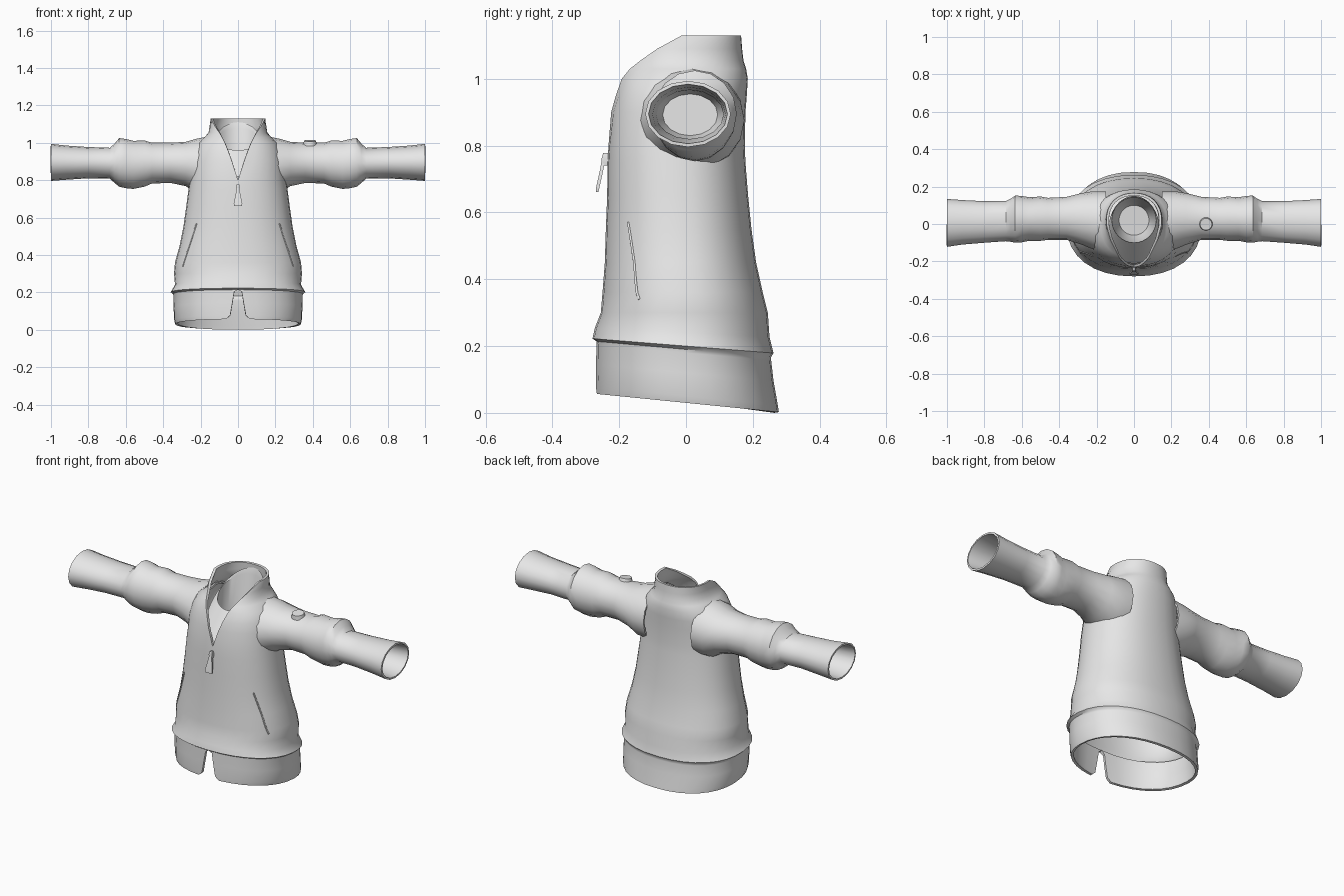
import bpy, bmesh, math
from math import sin, cos, pi, radians
from mathutils import Vector
from mathutils.bvhtree import BVHTree

cube = bpy.data.objects.get("Cube")
if cube:
    bpy.data.objects.remove(cube, do_unlink=True)

grey = bpy.data.materials.new("grey_cloth")
grey.use_nodes = True
grey.diffuse_color = (0.8, 0.8, 0.8, 1)
grey.node_tree.nodes["Principled BSDF"].inputs["Base Color"].default_value = (0.8, 0.8, 0.8, 1)


def add_object(name, bm):
    mesh = bpy.data.meshes.new(name)
    bm.to_mesh(mesh)
    bm.free()
    obj = bpy.data.objects.new(name, mesh)
    bpy.context.collection.objects.link(obj)
    mesh.materials.append(grey)
    return obj


def finish(obj, thickness=0, mirror=False, angle=40):
    """Give cloth its thickness, mirror paired parts, then shade smooth."""
    if thickness:
        mod = obj.modifiers.new("thickness", "SOLIDIFY")
        mod.thickness = thickness
        mod.offset = -1
    if mirror:
        obj.modifiers.new("pair", "MIRROR").use_mirror_merge = False
    bpy.ops.object.select_all(action="DESELECT")
    bpy.context.view_layer.objects.active = obj
    obj.select_set(True)
    for mod in list(obj.modifiers):
        bpy.ops.object.modifier_apply(modifier=mod.name)
    bpy.ops.object.shade_smooth_by_angle(angle=radians(angle))
    return obj


def loft(name, rings, cap=False):
    """Skin a list of point rings; coincident ends are welded."""
    bm = bmesh.new()
    rows = [[bm.verts.new(p) for p in ring] for ring in rings]
    for a, b in zip(rows, rows[1:]):
        for i in range(len(a) - 1):
            bm.faces.new((a[i], a[i + 1], b[i + 1], b[i]))
    if cap:
        bm.faces.new(rows[-1][:-1])
    bmesh.ops.remove_doubles(bm, verts=bm.verts[:], dist=0.0002)
    return add_object(name, bm)


def body_ring(z, front, back, half, gap=0.0, shear=0.0, n=32, power=0.9):
    """Horizontal cloth ring that may stay open by a gap at the front."""
    start = math.asin((gap / half) ** (1 / power))
    cy, ry = (front + back) / 2, (back - front) / 2
    pts = []
    for i in range(n + 1):
        t = start + (2 * pi - 2 * start) * i / n
        s, c = sin(t), -cos(t)
        if i in (0, n) and gap == 0:
            s = 0
        x = half * math.copysign(abs(s) ** power, s)
        y = cy + ry * math.copysign(abs(c) ** power, c)
        pts.append((x, y, z - shear * y))
    return pts


# Jacket body: slit hem band, torso, shoulders and open collar
body_rows = [
    (0.03, -0.27, 0.278, 0.335, 0.065, 0.1),
    (0.05, -0.271, 0.275, 0.341, 0.042, 0.1),
    (0.12, -0.27, 0.262, 0.345, 0.03, 0.09),
    (0.18, -0.268, 0.255, 0.345, 0.02, 0.09),
    (0.19, -0.268, 0.255, 0.347, 0, 0.09),
    (0.2, -0.28, 0.262, 0.36, 0, 0.08),
    (0.24, -0.273, 0.25, 0.337, 0, 0.05),
    (0.3, -0.255, 0.245, 0.342),
    (0.36, -0.25, 0.23, 0.337),
    (0.45, -0.243, 0.21, 0.312),
    (0.55, -0.24, 0.196, 0.292),
    (0.65, -0.236, 0.186, 0.278),
    (0.75, -0.235, 0.178, 0.265),
    (0.8, -0.232, 0.176, 0.258),
    (0.9, -0.225, 0.178, 0.245, 0.032),
    (0.95, -0.213, 0.182, 0.235, 0.05),
    (1.0, -0.2, 0.185, 0.212, 0.07),
    (1.03, -0.185, 0.18, 0.178, 0.085),
    (1.055, -0.168, 0.172, 0.157, 0.1),
    (1.09, -0.145, 0.168, 0.152, 0.125),
    (1.13, -0.13, 0.165, 0.148, 0.146),
]
body = loft("jacket_body", [body_ring(*row) for row in body_rows])
surface = BVHTree.FromPolygons([v.co for v in body.data.vertices],
                               [p.vertices[:] for p in body.data.polygons])
finish(body, 0.014)


# Sleeves: x, y range, z range
def sleeve_ring(x, y0, y1, z0, z1, n=16):
    return [(x, (y0 + y1) / 2 + (y1 - y0) / 2 * cos(2 * pi * i / n),
             (z0 + z1) / 2 + (z1 - z0) / 2 * sin(2 * pi * i / n)) for i in range(n + 1)]


sleeve_rows = [
    (0.15, -0.15, 0.175, 0.72, 1.035),
    (0.22, -0.135, 0.175, 0.73, 1.022),
    (0.28, -0.11, 0.165, 0.768, 1.005),
    (0.36, -0.085, 0.145, 0.785, 1.0),
    (0.46, -0.085, 0.14, 0.782, 1.0),
    (0.5, -0.09, 0.147, 0.765, 1.012),
    (0.56, -0.09, 0.143, 0.753, 1.01),
    (0.6, -0.098, 0.15, 0.757, 1.02),
    (0.635, -0.1, 0.152, 0.765, 1.025),
    (0.66, -0.095, 0.135, 0.785, 0.995),
    (0.685, -0.092, 0.122, 0.808, 0.973),
    (0.8, -0.1, 0.122, 0.81, 0.977),
    (0.92, -0.11, 0.128, 0.802, 0.985),
    (1.0, -0.122, 0.134, 0.796, 0.994),
]
finish(loft("sleeves", [sleeve_ring(*row) for row in sleeve_rows]), 0.01, mirror=True)
lining = [(0.8, -0.095, 0.117, 0.815, 0.972), (0.72, -0.07, 0.095, 0.83, 0.955)]
finish(loft("sleeve_linings", [sleeve_ring(*row) for row in lining], cap=True), mirror=True)


# Neck lining: sloping facing behind the open collar, then a pocket inside
def tilted_ring(front, back, half, n=32):
    f, b = Vector((0, *front)), Vector((0, *back))
    return [(f + b) / 2 + (f - b) / 2 * cos(2 * pi * i / n) + Vector((half * sin(2 * pi * i / n), 0, 0))
            for i in range(n + 1)]


finish(loft("neck_lining", [
    tilted_ring((-0.212, 0.82), (0.15, 1.11), 0.137),
    tilted_ring((-0.1, 0.96), (0.14, 1.075), 0.118),
    tilted_ring((-0.095, 0.86), (0.13, 0.9), 0.113),
    tilted_ring((-0.06, 0.77), (0.1, 0.79), 0.08)], cap=True))

# Inner ceiling that closes the skirt from below
finish(loft("skirt_lining", [
    body_ring(0.62, -0.222, 0.172, 0.265),
    body_ring(0.71, -0.17, 0.12, 0.19),
    body_ring(0.74, -0.08, 0.05, 0.09)], cap=True))


# Raised edges that follow the front of the body
def front_point(x, z, lift=0.0):
    hit = surface.ray_cast(Vector((x, -1, z)), Vector((0, 1, 0)))[0]
    return Vector((x, hit.y - lift, z))


def front_trim(name, points, radius):
    curve = bpy.data.curves.new(name, "CURVE")
    curve.dimensions = "3D"
    curve.bevel_depth = radius
    curve.bevel_resolution = 1
    curve.use_fill_caps = True
    line = curve.splines.new("POLY")
    line.points.add(len(points) - 1)
    for point, co in zip(line.points, points):
        point.co = (*co, 1)
    curve.materials.append(grey)
    bpy.context.collection.objects.link(bpy.data.objects.new(name, curve))


for side, label in ((1, "left"), (-1, "right")):
    steps = [i / 12 for i in range(13)]
    front_trim(label + "_pocket_edge",
               [front_point(side * (0.22 + 0.075 * t), 0.57 - 0.23 * t) for t in steps], 0.004)


# Zip pull: slider and flared tag hanging from it
def block(name, rows):
    """Stack of rectangles: z, y, half width, half depth."""
    rings = [[(sx * w, y + sy * d, z) for sx, sy in ((-1, -1), (1, -1), (1, 1), (-1, 1), (-1, -1))]
             for z, y, w, d in rows]
    obj = loft(name, rings, cap=True)
    bm = bmesh.new()
    bm.from_mesh(obj.data)
    bmesh.ops.holes_fill(bm, edges=bm.edges[:])
    bmesh.ops.recalc_face_normals(bm, faces=bm.faces[:])
    bm.to_mesh(obj.data)
    bm.free()
    return finish(obj, angle=30)


block("zip_slider", [(0.74, -0.24, 0.008, 0.008), (0.76, -0.242, 0.011, 0.011), (0.778, -0.24, 0.006, 0.008)])
block("zip_tag", [(0.662, -0.266, 0.021, 0.004), (0.675, -0.264, 0.023, 0.005),
                  (0.73, -0.252, 0.012, 0.005), (0.76, -0.247, 0.007, 0.005)])

# Round button on the left upper sleeve
bm = bmesh.new()
bmesh.ops.create_cone(bm, cap_ends=True, segments=16, radius1=0.037, radius2=0.032, depth=0.024)
button = add_object("sleeve_button", bm)
button.location = (0.385, 0.0, 0.999)
button.rotation_euler = (radians(8), 0, 0)
finish(button)
